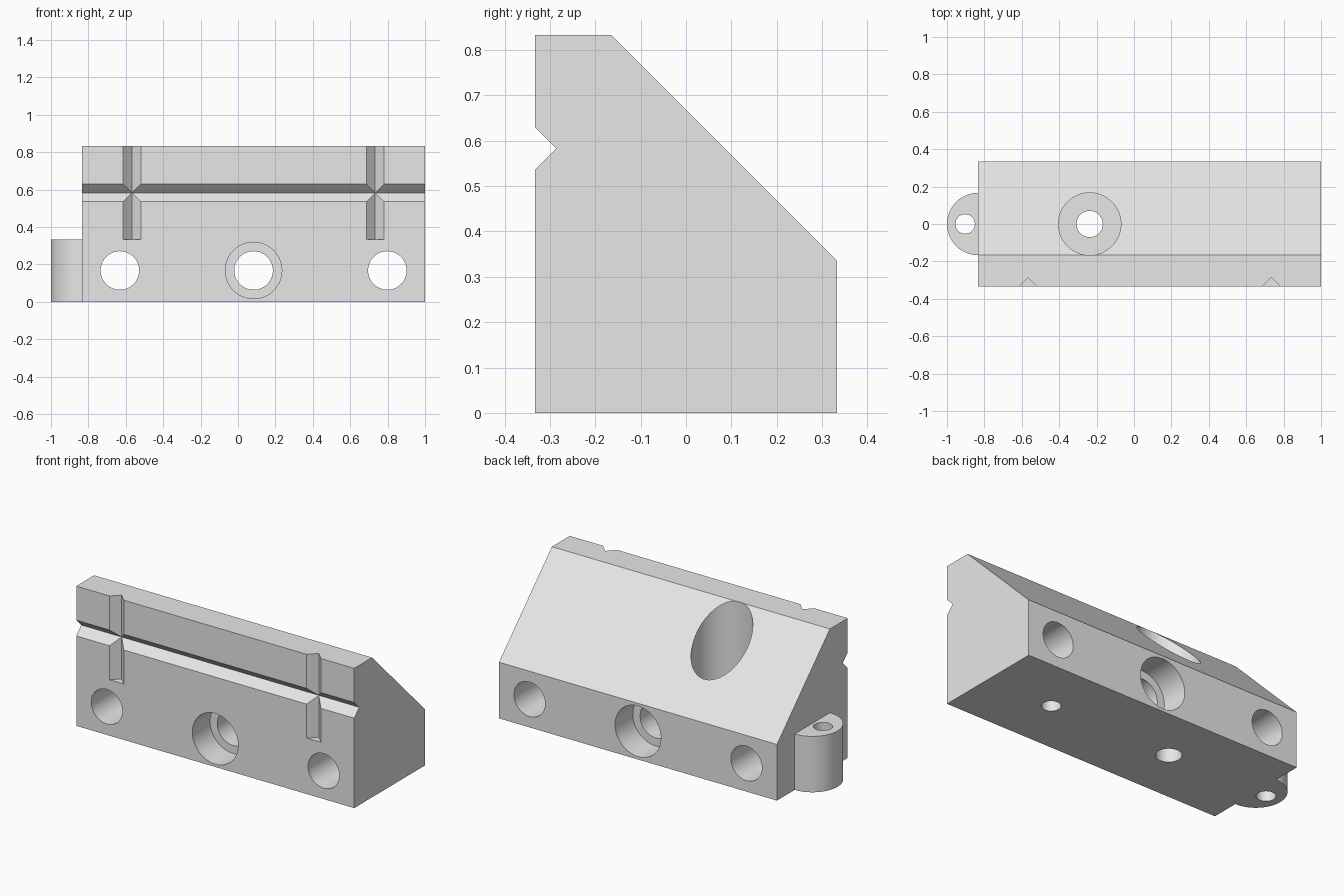
import bpy
import bmesh
from math import radians, sqrt
from mathutils import Matrix, Vector

cube = bpy.data.objects.get("Cube")
if cube:
    bpy.data.objects.remove(cube, do_unlink=True)

grey = bpy.data.materials.new("light grey")
grey.use_nodes = True
grey.diffuse_color = (0.8, 0.8, 0.8, 1)
grey.node_tree.nodes["Principled BSDF"].inputs["Base Color"].default_value = (0.8, 0.8, 0.8, 1)

MID = 1 / 12           # centre of the block along x
LEFT, RIGHT = -5 / 6, 1
SIDE = 1 / 3           # half depth
HOLE_Z = 0.168


def make_object(name, bm):
    bmesh.ops.recalc_face_normals(bm, faces=bm.faces)
    mesh = bpy.data.meshes.new(name)
    bm.to_mesh(mesh)
    bm.free()
    mesh.materials.append(grey)
    obj = bpy.data.objects.new(name, mesh)
    bpy.context.collection.objects.link(obj)
    return obj


def cylinder(name, start, end, radius):
    start, end = Vector(start), Vector(end)
    axis = end - start
    turn = axis.to_track_quat('Z', 'Y').to_matrix().to_4x4()
    bm = bmesh.new()
    bmesh.ops.create_cone(bm, cap_ends=True, segments=64, radius1=radius, radius2=radius,
                          depth=axis.length,
                          matrix=Matrix.Translation((start + end) / 2) @ turn)
    return make_object(name, bm)


def groove_cutter(name, centre, length, axis):
    # Square bar standing on its edge, cutting a V into the front
    width = 0.047 * sqrt(2)
    size = [width, width, width]
    size["XYZ".index(axis)] = length
    bm = bmesh.new()
    bmesh.ops.create_cube(bm, size=1, matrix=Matrix.Translation(centre)
                          @ Matrix.Rotation(radians(45), 4, axis)
                          @ Matrix.Diagonal((*size, 1)))
    return make_object(name, bm)


def combine(target, tool, operation):
    tool.hide_render = True
    mod = target.modifiers.new(tool.name, 'BOOLEAN')
    mod.operation = operation
    mod.solver = 'EXACT'
    mod.object = tool
    bpy.context.view_layer.objects.active = target
    bpy.ops.object.modifier_apply(modifier=mod.name)
    bpy.data.objects.remove(tool, do_unlink=True)


# Block: side profile with sloping back, extruded along x
profile = [(-SIDE, 0), (SIDE, 0), (SIDE, 0.335), (-0.165, 0.833), (-SIDE, 0.833)]
bm = bmesh.new()
face = bm.faces.new([bm.verts.new((LEFT, y, z)) for y, z in profile])
ext = bmesh.ops.extrude_face_region(bm, geom=[face])
bmesh.ops.translate(bm, vec=(RIGHT - LEFT, 0, 0),
                    verts=[v for v in ext["geom"] if isinstance(v, bmesh.types.BMVert)])
block = make_object("clamp_block", bm)

# Rounded lug on the end
combine(block, cylinder("lug", (LEFT, 0, 0), (LEFT, 0, 1 / 3), 1 / 6), 'UNION')

cutters = []
# Three cross holes, the middle one counterbored from both faces
for offset in (-0.715, 0, 0.715):
    x = MID + offset
    cutters.append(cylinder("cross_hole", (x, -0.5, HOLE_Z), (x, 0.5, HOLE_Z), 0.103))
for s in (-1, 1):
    cutters.append(cylinder("counterbore", (MID, s * SIDE / 2, HOLE_Z),
                            (MID, s * 0.5, HOLE_Z), 0.151))

# Upright holes: counterbored bolt hole, blind pin hole, lug hole
cutters.append(cylinder("bolt_hole", (-0.237, 0, -0.1), (-0.237, 0, 0.9), 0.07))
cutters.append(cylinder("bolt_counterbore", (-0.237, 0, 1 / 3), (-0.237, 0, 1), 0.167))
cutters.append(cylinder("pin_hole", (0.567, 0, -0.1), (0.567, 0, 1 / 3), 0.052))
cutters.append(cylinder("lug_hole", (-0.903, 0, -0.1), (-0.903, 0, 0.5), 0.052))

# V grooves on the front: one lengthwise, two upright
cutters.append(groove_cutter("long_groove", (MID, -SIDE, 0.583), 2.2, 'X'))
for offset in (-0.65, 0.65):
    cutters.append(groove_cutter("upright_groove", (MID + offset, -SIDE, 2 / 3), 2 / 3, 'Z'))

for cutter in cutters:
    combine(block, cutter, 'DIFFERENCE')

bpy.ops.object.select_all(action='DESELECT')
block.select_set(True)
bpy.context.view_layer.objects.active = block
bpy.ops.object.shade_smooth_by_angle(angle=radians(30))
